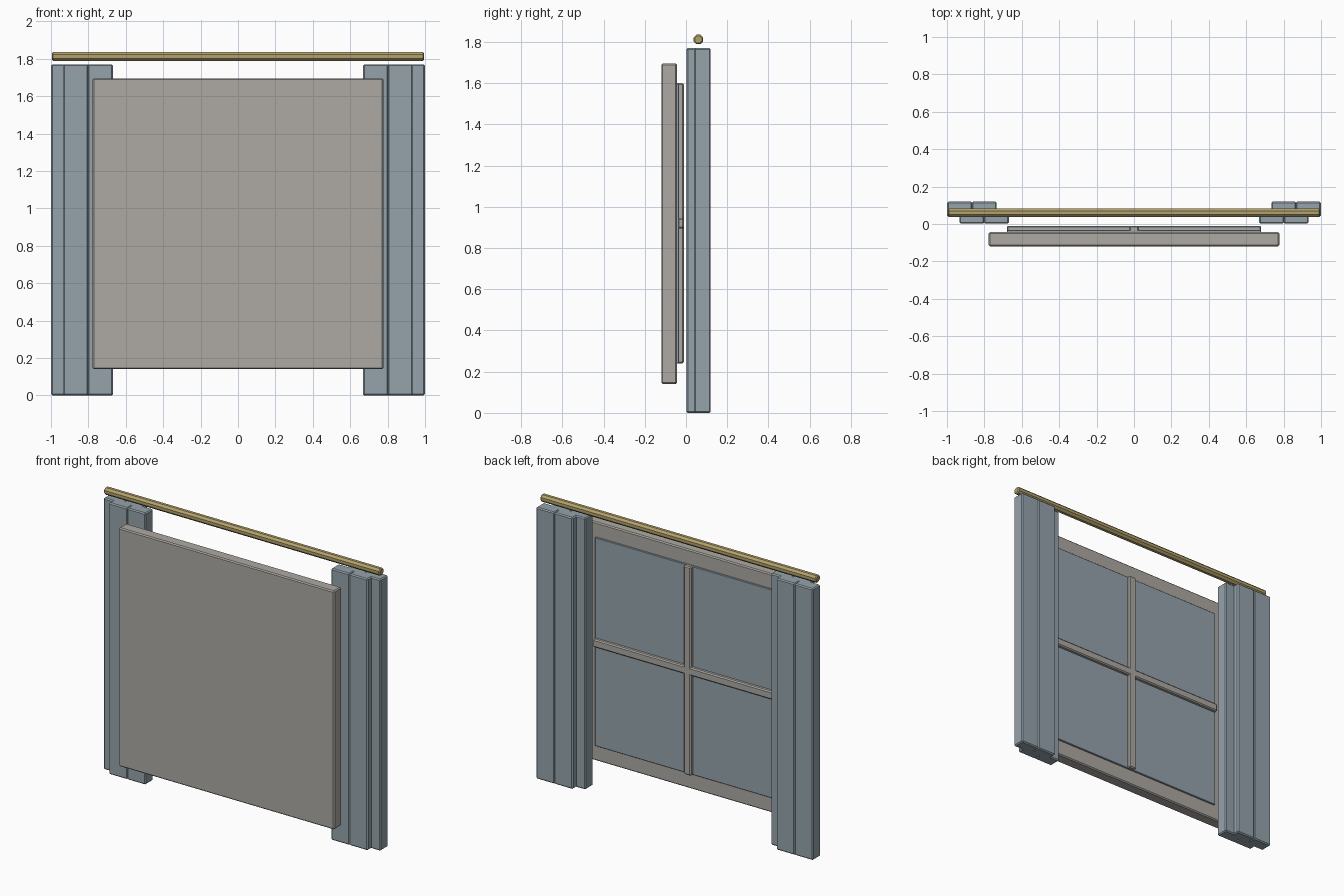
import bpy, bmesh
from math import pi
from mathutils import Matrix

if "Cube" in bpy.data.objects:
    bpy.data.objects.remove(bpy.data.objects["Cube"])


def material(name, color):
    m = bpy.data.materials.new(name)
    m.diffuse_color = (*color, 1)
    m.use_nodes = True
    m.node_tree.nodes["Principled BSDF"].inputs["Base Color"].default_value = m.diffuse_color
    return m


FRAME = material("warm_grey_paint", (0.42, 0.40, 0.37))
BLUE = material("blue_grey", (0.30, 0.37, 0.41))
BRASS = material("brass", (0.45, 0.36, 0.15))


def finish(name, bm, mat, bevel):
    bmesh.ops.recalc_face_normals(bm, faces=bm.faces)
    me = bpy.data.meshes.new(name)
    bm.to_mesh(me)
    bm.free()
    me.materials.append(mat)
    ob = bpy.data.objects.new(name, me)
    bpy.context.collection.objects.link(ob)
    mod = ob.modifiers.new("Bevel", "BEVEL")
    mod.width = bevel
    mod.segments = 1
    mod.limit_method = "ANGLE"
    mod.angle_limit = 1.0  # leaves the shallow rod facets alone
    return ob


def box(name, x, y, z, mat, bevel=0.007):
    bm = bmesh.new()
    bmesh.ops.create_cube(bm, size=1)
    for v in bm.verts:
        for i, (lo, hi) in enumerate((x, y, z)):
            v.co[i] = lo if v.co[i] < 0 else hi
    return finish(name, bm, mat, bevel)


# Window: backing panel, glass pane and crossed glazing bars
box("window_frame", (-0.777, 0.777), (-0.12, -0.043), (0.14, 1.695), FRAME)
box("glass_pane", (-0.68, 0.68), (-0.06, -0.033), (0.24, 1.6), BLUE, 0.003)
box("vertical_glazing_bar", (-0.026, 0.026), (-0.041, -0.01), (0.24, 1.6), FRAME)
box("horizontal_glazing_bar", (-0.68, 0.68), (-0.041, -0.01), (0.894, 0.946), FRAME)

# Curtains: four overlapping folds per side, alternating back and front
for side, s in (("left", -1), ("right", 1)):
    for i in range(4):
        cx = s * (0.932 - i * 0.0655)
        y = (0.04, 0.12) if i % 2 == 0 else (0.002, 0.082)
        box(f"{side}_curtain_fold_{i + 1}", (cx - 0.067, cx + 0.067), y, (0, 1.77), BLUE)

# Curtain rod
bm = bmesh.new()
bmesh.ops.create_cone(bm, cap_ends=True, segments=8, radius1=0.025, radius2=0.025,
                      depth=1.99,
                      matrix=Matrix.Translation((0, 0.06, 1.812))
                      @ Matrix.Rotation(pi / 2, 4, "Y") @ Matrix.Rotation(pi / 8, 4, "Z"))
finish("curtain_rod", bm, BRASS, 0.006)
